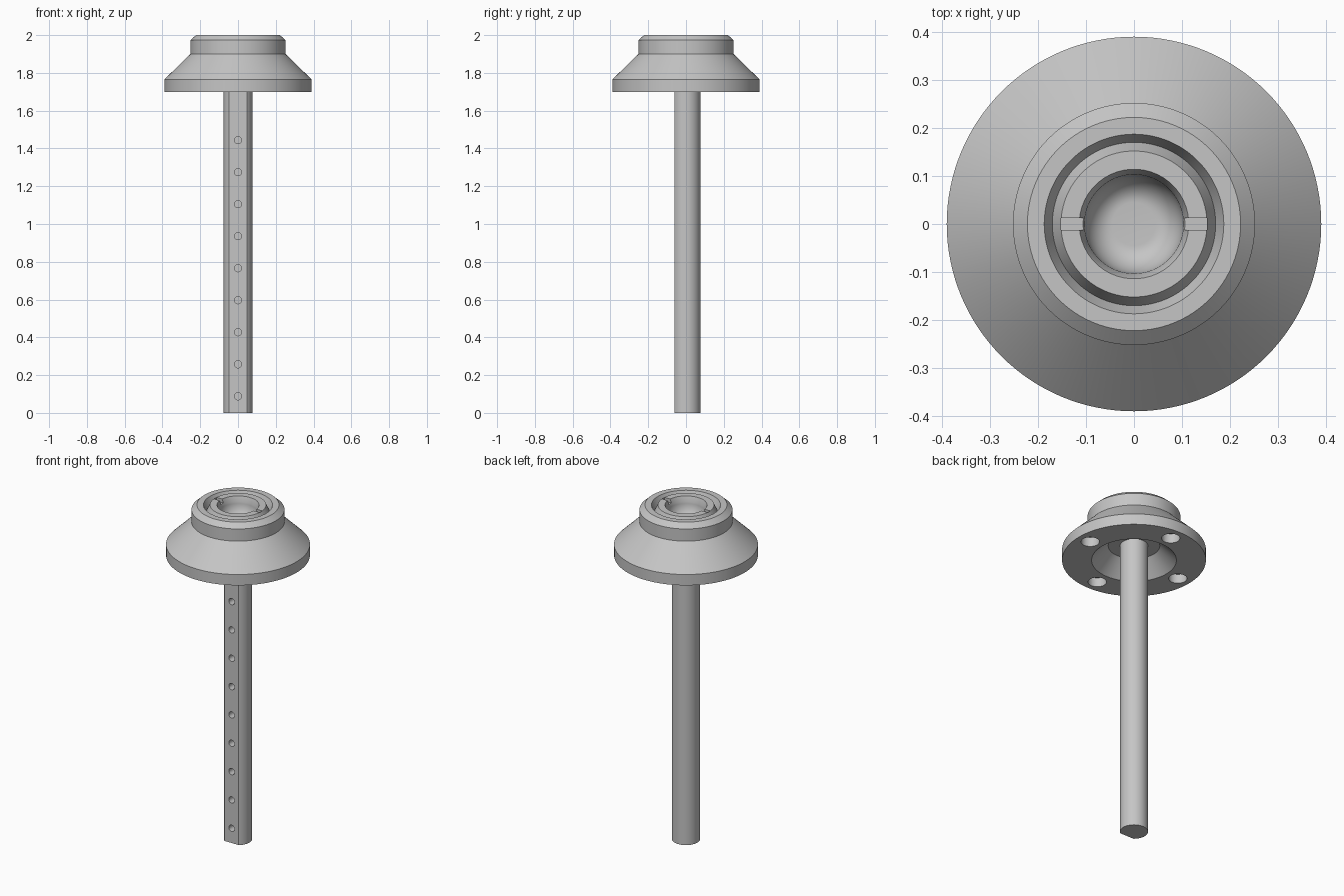
import bpy
import bmesh
from math import cos, sin, pi, radians
from mathutils import Matrix, Vector

default = bpy.data.objects.get("Cube")
if default:
    bpy.data.objects.remove(default, do_unlink=True)

GREY = (0.56, 0.56, 0.56, 1.0)
grey = bpy.data.materials.new("satin grey")
grey.use_nodes = True
grey.diffuse_color = GREY
grey.node_tree.nodes["Principled BSDF"].inputs["Base Color"].default_value = GREY


def make_object(name, bm):
    bmesh.ops.recalc_face_normals(bm, faces=bm.faces)
    mesh = bpy.data.meshes.new(name)
    bm.to_mesh(mesh)
    bm.free()
    mesh.materials.append(grey)
    obj = bpy.data.objects.new(name, mesh)
    bpy.context.collection.objects.link(obj)
    return obj


def lathe(name, profile, steps=128):
    """Spin a profile of (radius, height) points, both ends on the axis."""
    bm = bmesh.new()
    verts = [bm.verts.new((r, 0, z)) for r, z in profile]
    edges = [bm.edges.new(pair) for pair in zip(verts, verts[1:])]
    bmesh.ops.spin(bm, geom=verts + edges, cent=(0, 0, 0), axis=(0, 0, 1),
                   angle=2 * pi, steps=steps)
    bmesh.ops.remove_doubles(bm, verts=bm.verts, dist=1e-5)
    return make_object(name, bm)


def add_rod(bm, centre, radius, depth, turn=Matrix()):
    bmesh.ops.create_cone(bm, cap_ends=True, segments=32, radius1=radius,
                          radius2=radius, depth=depth,
                          matrix=Matrix.Translation(centre) @ turn)


def carve(target, bm):
    """Subtract the cutter mesh from the target and drop the cutter."""
    cutter = make_object("cutter", bm)
    cutter.hide_render = True
    mod = target.modifiers.new("carve", "BOOLEAN")
    mod.operation = "DIFFERENCE"
    mod.solver = "EXACT"
    mod.object = cutter
    bpy.context.view_layer.objects.active = target
    bpy.ops.object.modifier_apply(modifier=mod.name)
    bpy.data.objects.remove(cutter, do_unlink=True)


def smooth(obj):
    bpy.ops.object.select_all(action="DESELECT")
    obj.select_set(True)
    bpy.context.view_layer.objects.active = obj
    bpy.ops.object.shade_smooth_by_angle(angle=radians(25))


# Flared head: hollow underside, outer cone, collar, groove and central bowl
BOWL_TOP, BOWL_FLOOR = 1.97, 1.89
bowl = []
for i in range(13):
    a = i / 12 * pi / 2
    bowl.append((0.045 + 0.058 * cos(a),
                 BOWL_TOP - (BOWL_TOP - BOWL_FLOOR) * sin(a)))
head = lathe("flared_head", [
    (0, 1.79), (0.14, 1.79), (0.23, 1.70),
    (0.39, 1.70), (0.39, 1.765), (0.252, 1.90),
    (0.252, 1.973), (0.222, 2.0), (0.187, 2.0),
    (0.17, 1.96), (0.152, 2.0), (0.114, 2.0),
    *bowl, (0, BOWL_FLOOR)])

# Four blind holes under the flange
holes = bmesh.new()
for i in range(4):
    a = i * pi / 2
    add_rod(holes, Vector((0.31 * cos(a), 0.31 * sin(a), 1.70)), 0.05, 0.11)
carve(head, holes)

# Two notches across the inner ring
notches = bmesh.new()
for side in (-1, 1):
    place = Matrix.Translation((side * 0.116, 0, 2.0))
    bmesh.ops.create_cube(notches, size=1,
                          matrix=place @ Matrix.Diagonal((0.072, 0.024, 0.044, 1)))
carve(head, notches)
smooth(head)

# Round stem, shaved flat along the front
stem_bm = bmesh.new()
bmesh.ops.create_cone(stem_bm, cap_ends=True, segments=96, radius1=0.076,
                      radius2=0.076, depth=1.80,
                      matrix=Matrix.Translation((0, 0, 0.90)))
FRONT = -0.06
cut = bmesh.ops.bisect_plane(
    stem_bm, geom=stem_bm.verts[:] + stem_bm.edges[:] + stem_bm.faces[:],
    plane_co=(0, FRONT, 0), plane_no=(0, -1, 0), clear_outer=True)
bmesh.ops.holes_fill(stem_bm, edges=[e for e in stem_bm.edges if e.is_boundary])
stem = make_object("stem", stem_bm)

# Row of blind holes along the flat
row = bmesh.new()
for i in range(9):
    add_rod(row, Vector((0, FRONT, 0.088 + 0.1695 * i)), 0.019, 0.10,
            Matrix.Rotation(pi / 2, 4, "X"))
carve(stem, row)
smooth(stem)
